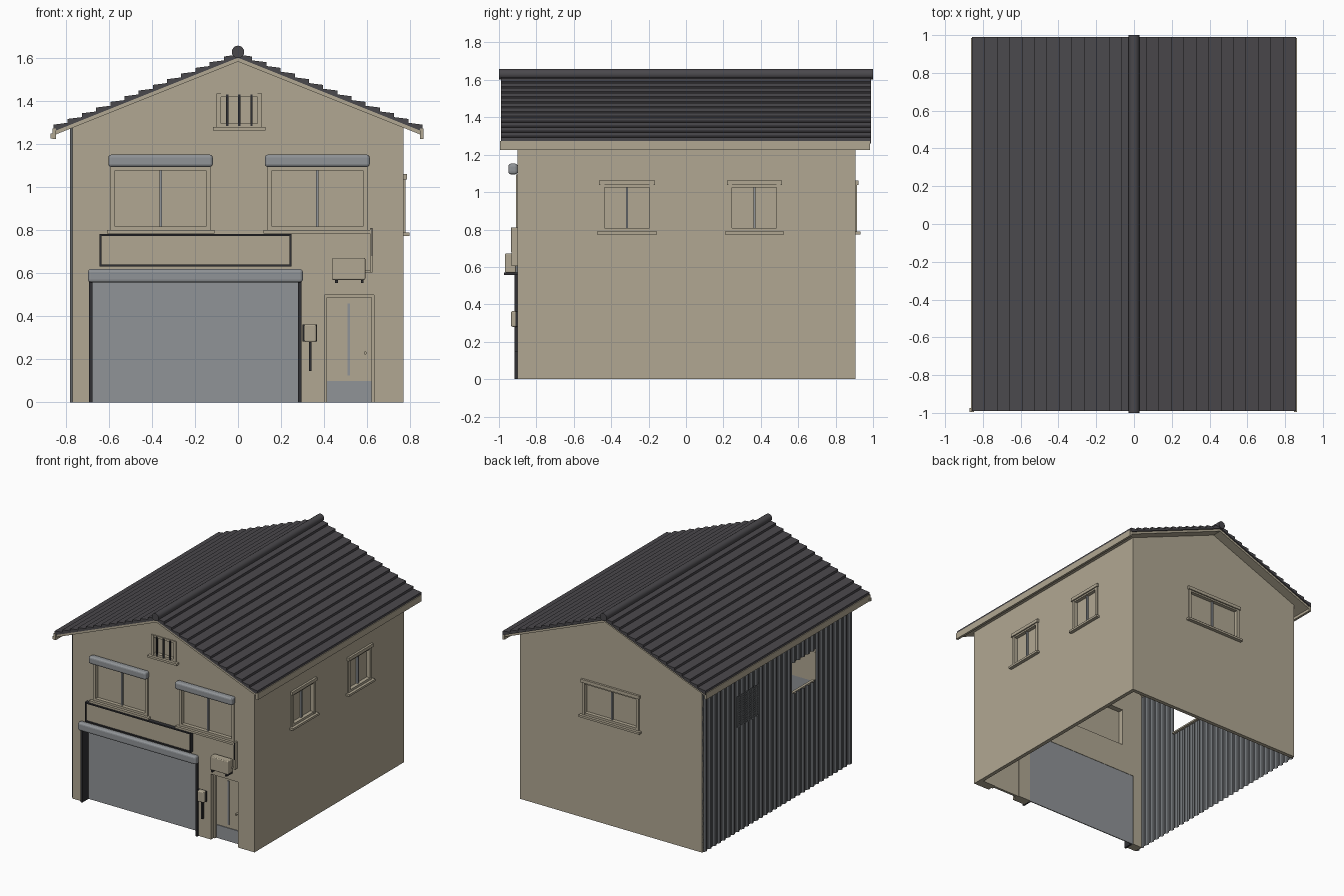
import bpy, bmesh
from math import pi

cube = bpy.data.objects.get("Cube")
if cube:
    bpy.data.objects.remove(cube, do_unlink=True)


def material(name, rgb):
    m = bpy.data.materials.new(name)
    m.use_nodes = True
    m.diffuse_color = (*rgb, 1)
    m.node_tree.nodes["Principled BSDF"].inputs["Base Color"].default_value = (*rgb, 1)
    return m


BEIGE = material("beige plaster", (0.44, 0.39, 0.29))
GREY = material("shutter grey", (0.28, 0.295, 0.31))
DARK = material("roof charcoal", (0.068, 0.065, 0.072))
METAL = material("corrugated grey", (0.15, 0.16, 0.17))
BLACK = material("black metal", (0.03, 0.03, 0.034))


def finish(name, bm, mat):
    bmesh.ops.recalc_face_normals(bm, faces=bm.faces)
    me = bpy.data.meshes.new(name)
    bm.to_mesh(me)
    bm.free()
    me.materials.append(mat)
    ob = bpy.data.objects.new(name, me)
    bpy.context.collection.objects.link(ob)
    return ob


def box(name, xs, ys, zs, mat, bevel=0):
    bm = bmesh.new()
    bmesh.ops.create_cube(bm, size=1)
    for v in bm.verts:
        for axis, (a, b) in enumerate((xs, ys, zs)):
            v.co[axis] = (a + b) / 2 + v.co[axis] * abs(b - a)
    ob = finish(name, bm, mat)
    if bevel:
        mod = ob.modifiers.new("rounding", "BEVEL")
        mod.width, mod.segments = bevel, 3
    return ob


def prism(name, profile, y0, y1, mat):
    """Extrude an xz outline along y."""
    bm = bmesh.new()
    face = bm.faces.new([bm.verts.new((x, y0, z)) for x, z in profile])
    ext = bmesh.ops.extrude_face_region(bm, geom=[face])["geom"]
    for v in ext:
        if isinstance(v, bmesh.types.BMVert):
            v.co.y = y1
    return finish(name, bm, mat)


def cylinder(name, r, depth, loc, mat, rot=(0, 0, 0)):
    bpy.ops.mesh.primitive_cylinder_add(vertices=16, radius=r, depth=depth, location=loc, rotation=rot)
    ob = bpy.context.object
    ob.name = name
    ob.data.materials.append(mat)
    bpy.ops.object.shade_smooth_by_angle()
    return ob


def cut(wall, cutter):
    mod = wall.modifiers.new("opening", "BOOLEAN")
    mod.operation, mod.solver, mod.object = "DIFFERENCE", "EXACT", cutter
    bpy.context.view_layer.objects.active = wall
    bpy.ops.object.modifier_apply(modifier=mod.name)
    bpy.data.objects.remove(cutter, do_unlink=True)


# Walls
HALF, FRONT, BACK, EAVE, RIDGE = 0.77, -0.9, 0.905, 1.277, 1.585
gable = [(-HALF, 0), (HALF, 0), (HALF, EAVE), (0, RIDGE), (-HALF, EAVE)]
front_wall = prism("front_wall", gable, FRONT, FRONT + 0.07, BEIGE)
back_wall = prism("back_wall", gable, BACK - 0.03, BACK, BEIGE)
left_wall = box("left_wall", (HALF - 0.03, HALF), (FRONT + 0.07, BACK - 0.03), (0, EAVE), BEIGE)


def place(side, u, d):
    """Wall coordinates: u along the wall, d outward from it."""
    if side == "left":
        return (HALF + d[0], HALF + d[1]), u
    if side == "back":
        return u, (BACK + d[0], BACK + d[1])
    return u, (FRONT - d[0], FRONT - d[1])


def window(side, wall, name, u0, u1, z0, z1, mullion=True, header=True):
    def part(label, u, d, z, mat):
        return box(f"{name}_{label}", *place(side, u, d), z, mat)
    f = 0.017
    cut(wall, part("cutter", (u0, u1), (-0.2, 0.1), (z0, z1), BEIGE))
    part("pane", (u0, u1), (-0.028, -0.022), (z0, z1), BEIGE)
    for label, u in (("jamb_a", (u0 - 0.004, u0 + f)), ("jamb_b", (u1 - f, u1 + 0.004))):
        part(label, u, (-0.025, 0.008), (z0, z1), BEIGE)
    for label, z in (("rail_low", (z0, z0 + f)), ("rail_top", (z1 - f, z1))):
        part(label, (u0, u1), (-0.025, 0.006), z, BEIGE)
    part("sill", (u0 - 0.022, u1 + 0.022), (-0.02, 0.027), (z0 - 0.016, z0), BEIGE)
    if header:
        part("header", (u0 - 0.012, u1 + 0.012), (0, 0.016), (z1 - 0.005, z1 + 0.02), BEIGE)
    if mullion:
        mid = (u0 + u1) / 2
        part("mullion", (mid - 0.006, mid + 0.006), (-0.025, -0.008), (z0 + f, z1 - f), GREY)


# Front windows with shutter boxes above
for tag, u0, u1 in (("right", -0.588, -0.132), ("left", 0.14, 0.598)):
    window("front", front_wall, f"front_{tag}_window", u0, u1, 0.802, 1.095, header=False)
    box(f"front_{tag}_shutter_box", (u0 - 0.015, u1 + 0.015), (-0.95, FRONT), (1.095, 1.152), GREY, 0.014)

# Attic vent with bars
window("front", front_wall, "attic_vent", -0.095, 0.107, 1.28, 1.437, mullion=False, header=False)
for i in range(3):
    x = -0.05 + i * 0.056
    box(f"attic_bar_{i}", (x - 0.005, x + 0.005), (-0.912, -0.903), (1.285, 1.432), BLACK)

# Side and back windows
window("left", left_wall, "side_front_window", -0.453, -0.177, 0.79, 1.042)
window("left", left_wall, "side_back_window", 0.23, 0.502, 0.79, 1.042)
window("back", back_wall, "back_window", -0.235, 0.235, 0.79, 1.042)

# Garage shutter, tracks and housing
cut(front_wall, box("garage_cutter", (-0.69, 0.295), (-1, -0.7), (-0.1, 0.575), BEIGE))
box("garage_shutter", (-0.69, 0.295), (-0.84, -0.833), (0, 0.575), GREY)
for tag, x in (("right", -0.684), ("left", 0.288)):
    box(f"garage_track_{tag}", (x - 0.008, x + 0.008), (-0.916, -0.835), (0, 0.565), BLACK)
box("garage_shutter_box", (-0.698, 0.302), (-0.945, FRONT), (0.558, 0.62), GREY, 0.014)

# Sign board: black rim around a blank panel
box("sign_panel", (-0.64, 0.246), (-0.922, FRONT), (0.636, 0.782), BEIGE)
for i, z in enumerate((0.636, 0.777)):
    box(f"sign_rim_{i}", (-0.644, 0.25), (-0.93, FRONT), (z - 0.004, z + 0.006), BLACK)
for i, x in enumerate((-0.639, 0.245)):
    box(f"sign_side_{i}", (x - 0.005, x + 0.005), (-0.93, FRONT), (0.632, 0.783), BLACK)

# Door in a recess
cut(front_wall, box("door_cutter", (0.402, 0.632), (-1, -0.7), (-0.1, 0.5), BEIGE))
box("door", (0.402, 0.632), (-0.848, -0.835), (0, 0.5), BEIGE)
for tag, x in (("right", 0.402), ("left", 0.62)):
    box(f"door_jamb_{tag}", (x, x + 0.012), (-0.87, -0.84), (0, 0.5), BEIGE)
box("door_lintel", (0.402, 0.632), (-0.87, -0.84), (0.487, 0.5), BEIGE)
box("door_kick_plate", (0.414, 0.62), (-0.854, -0.846), (0, 0.1), GREY)
box("door_glass_strip", (0.51, 0.522), (-0.853, -0.847), (0.125, 0.46), GREY)
cylinder("door_knob", 0.007, 0.025, (0.592, -0.86, 0.23), BEIGE, (pi / 2, 0, 0))

# Letter box on a post
box("letter_box", (0.308, 0.364), (-0.935, FRONT), (0.28, 0.364), BEIGE, 0.008)
box("letter_box_back", (0.3, 0.368), (-0.912, FRONT), (0.282, 0.362), BLACK)
box("letter_box_post", (0.33, 0.342), (-0.917, FRONT), (0.145, 0.285), BLACK)

# Outdoor unit with feet and pipe
box("outdoor_unit", (0.437, 0.592), (-0.968, -0.91), (0.57, 0.672), BEIGE, 0.006)
for i, x in enumerate((0.458, 0.578)):
    box(f"unit_foot_{i}", (x - 0.006, x + 0.006), (-0.972, FRONT), (0.556, 0.57), BLACK)
box("unit_pipe_low", (0.59, 0.626), (-0.925, -0.915), (0.605, 0.615), BEIGE)
box("unit_pipe", (0.614, 0.626), (-0.932, FRONT), (0.605, 0.81), BEIGE)
box("unit_pipe_edge", (0.62, 0.626), (-0.936, -0.93), (0.68, 0.81), BLACK)

# Corrugated side with two openings
WAVES = 32
step = (BACK - FRONT) / (WAVES * 4)
levels = (0, 0.8, 1.035, EAVE)
openings = ((-0.46, -0.18), (0.22, 0.49))
bm = bmesh.new()
grid = []
for i in range(WAVES * 4 + 1):
    x = -HALF - (0.012 if i % 4 in (1, 2) else 0)
    grid.append([bm.verts.new((x, FRONT + i * step, z)) for z in levels])
for i, (a, b) in enumerate(zip(grid, grid[1:])):
    y = FRONT + (i + 0.5) * step
    for k in range(3):
        if k == 1 and any(lo < y < hi for lo, hi in openings):
            continue
        bm.faces.new((a[k], b[k], b[k + 1], a[k + 1]))
finish("corrugated_wall", bm, METAL)
box("opening_sill", (-HALF, -HALF + 0.02), openings[0], (0.79, 0.802), BEIGE)

# Insect screen in the rear opening
y0, y1 = openings[1]
for i in range(18):
    y = y0 + (y1 - y0) * i / 17
    z = levels[1] + (levels[2] - levels[1]) * i / 17
    box(f"screen_upright_{i}", (-0.772, -0.768), (y - 0.004, y + 0.004), levels[1:3], METAL)
    box(f"screen_cross_{i}", (-0.772, -0.768), (y0, y1), (z - 0.004, z + 0.004), METAL)

# Roof deck, stepped tiles, ridge cap
SLOPE, EDGE, ROWS = 0.4, 0.858, 13
drop = SLOPE * EDGE
prism("roof_deck", [(-EDGE, 1.585 - drop), (0, 1.585), (EDGE, 1.585 - drop),
                    (EDGE, 1.605 - drop), (0, 1.605), (-EDGE, 1.605 - drop)], -0.985, 0.98, BEIGE)
pitch = EDGE / ROWS
top = []
for i in range(ROWS):
    for x, lift in ((i * pitch, 0.012), ((i + 1) * pitch, 0.03)):
        top.append((x, 1.605 - SLOPE * x + lift))
for tag, s in (("left", 1), ("right", -1)):
    outline = [(0, 1.603)] + top + [(EDGE, 1.603 - drop)]
    prism(f"roof_tiles_{tag}", [(s * x, z) for x, z in outline], -0.99, 0.99, DARK)
    box(f"eave_board_{tag}", (s * 0.846, s * 0.864), (-0.995, 0.985), (1.226, 1.274), BEIGE)
cylinder("ridge_cap", 0.029, 2, (0, 0, 1.63), DARK, (pi / 2, 0, 0))
box("gutter_end", (-0.872, -0.85), (-0.995, -0.975), (1.228, 1.25), BEIGE)
